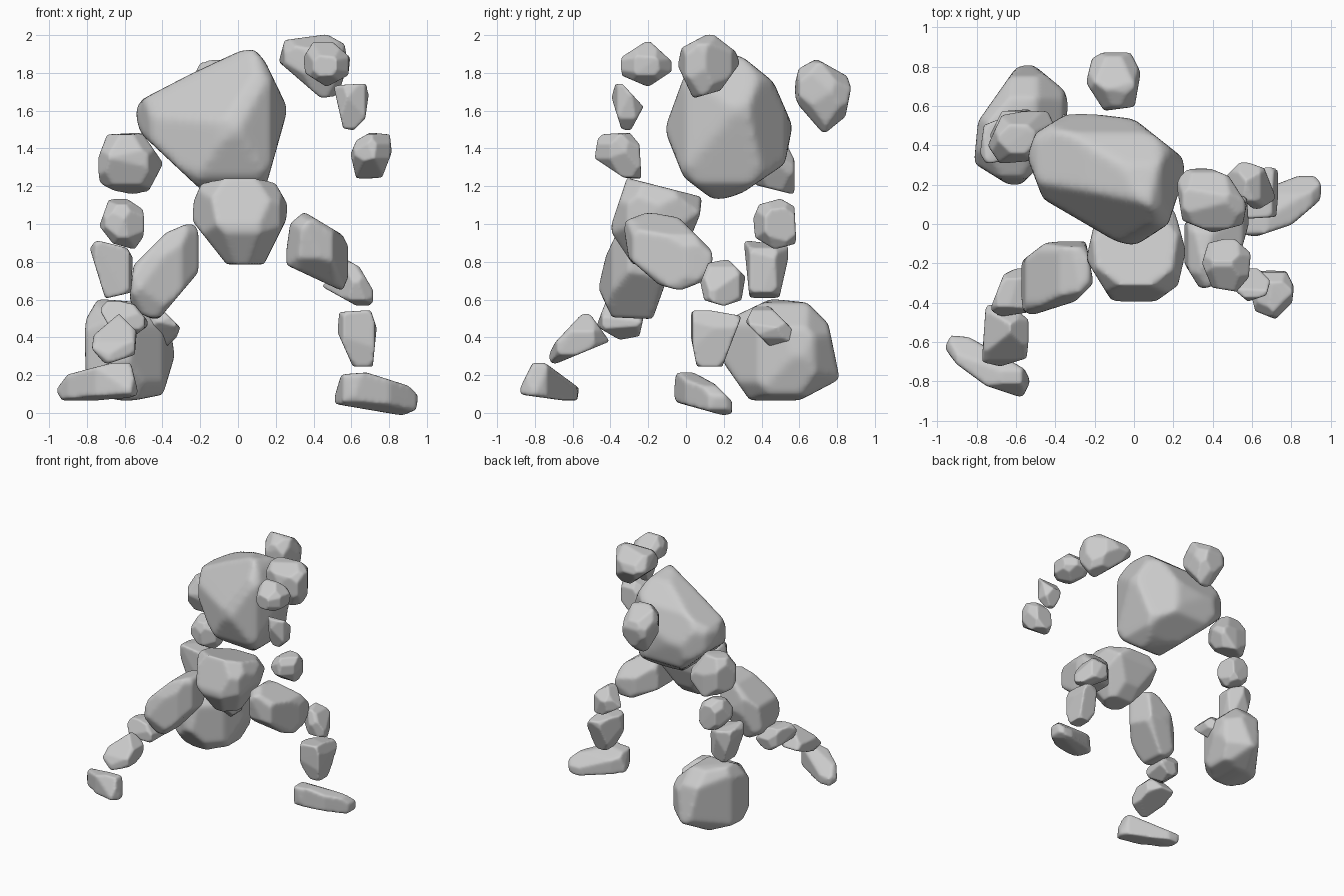
import bpy, bmesh
from itertools import combinations, product
from mathutils import Vector, Matrix
from mathutils.geometry import convex_hull_2d

GROW = 0.004  # makes up for the shrinkage of the smoothing


def half_spaces(profile, a, b):
    """Planes (normal, distance) bounding a convex profile drawn on axes a, b."""
    pts = [Vector(p) for p in profile]
    pts = [pts[i] for i in convex_hull_2d(pts)]
    mid = sum(pts, Vector((0, 0))) / len(pts)
    planes = []
    for p, q in zip(pts, pts[1:] + pts[:1]):
        d = q - p
        if d.length < 1e-5:
            continue
        n2 = Vector((d.y, -d.x)).normalized()
        if n2.dot(p - mid) < 0:
            n2 = -n2
        n = Vector((0, 0, 0))
        n[a], n[b] = n2
        planes.append((n, n2.dot(p) + GROW))
    return planes


def corners(planes):
    """Corner points of the solid enclosed by the planes."""
    found = []
    for trio in combinations(planes, 3):
        m = Matrix([n for n, d in trio])
        if abs(m.determinant()) < 1e-3:
            continue
        p = m.inverted() @ Vector([d for n, d in trio])
        if all(n.dot(p) <= d + 1e-4 for n, d in planes):
            found.append(p)
    return found


def rock(name, front, side, top, trim=0.07, chips=()):
    """Boulder cut by its front (x,z), side (y,z) and top (x,y) profiles.
    trim takes off the eight diagonal corners; chips are extra (direction, depth) cuts."""
    planes = half_spaces(front, 0, 2) + half_spaces(side, 1, 2) + half_spaces(top, 0, 1)
    pts = corners(planes)
    for direction, depth in chips:
        n = Vector(direction).normalized()
        planes.append((n, max(n.dot(p) for p in pts) - depth))
    if trim:
        for signs in product((-1, 1), repeat=3):
            n = Vector(signs).normalized()
            reach = [n.dot(p) for p in pts]
            planes.append((n, max(reach) - trim * (max(reach) - min(reach))))
    bm = bmesh.new()
    for p in corners(planes):
        bm.verts.new(p)
    bmesh.ops.remove_doubles(bm, verts=bm.verts[:], dist=0.002)
    bmesh.ops.convex_hull(bm, input=bm.verts[:])
    loose = [v for v in bm.verts if not v.link_faces]
    bmesh.ops.delete(bm, geom=loose, context='VERTS')
    bmesh.ops.recalc_face_normals(bm, faces=bm.faces[:])
    lo = Vector([min(v.co[i] for v in bm.verts) for i in range(3)])
    hi = Vector([max(v.co[i] for v in bm.verts) for i in range(3)])
    centre = (lo + hi) / 2
    bmesh.ops.translate(bm, verts=bm.verts[:], vec=-centre)
    me = bpy.data.meshes.new(name)
    bm.to_mesh(me)
    bm.free()
    ob = bpy.data.objects.new(name, me)
    ob.location = centre
    bpy.context.collection.objects.link(ob)
    rm = ob.modifiers.new("Even", 'REMESH')
    rm.mode = 'VOXEL'
    rm.voxel_size = max(hi - lo) / 36
    rm.use_smooth_shade = True
    sm = ob.modifiers.new("Worn", 'SMOOTH')
    sm.factor, sm.iterations = 0.5, 6
    return ob


# Head and trunk
rock("head", [(-.24, 1.75), (-.2, 1.85), (-.12, 1.87), (0, 1.85), (.03, 1.7), (-.03, 1.48), (-.16, 1.5)],
     [(.57, 1.7), (.6, 1.82), (.69, 1.87), (.85, 1.78), (.87, 1.72), (.84, 1.57), (.73, 1.48), (.6, 1.63)],
     [(-.24, .72), (-.21, .84), (-.14, .88), (-.02, .87), (.03, .77), (0, .6), (-.15, .58)], 0.1)
rock("torso", [(.07, 1.94), (.14, 1.86), (.26, 1.61), (.15, 1.22), (.04, 1.13), (-.2, 1.19), (-.51, 1.48),
               (-.55, 1.6), (-.5, 1.66), (-.25, 1.79)],
     [(-.11, 1.5), (0, 1.8), (.1, 1.93), (.3, 1.88), (.46, 1.75), (.56, 1.52), (.52, 1.32), (.3, 1.17), (.16, 1.12), (-.01, 1.25)],
     [(-.54, .34), (-.5, .46), (-.32, .57), (0, .53), (.24, .34), (.26, .27), (.17, 0), (0, -.11), (-.1, -.08), (-.46, .13)],
     0.03, [((-.39, -.74, .52), .13)])
rock("pelvis", [(-.18, 1.24), (.18, 1.24), (.26, 1.1), (.25, 1.02), (.13, .78), (-.05, .78), (-.24, 1.02), (-.23, 1.12)],
     [(-.31, 1.24), (.08, 1.14), (.07, 1.05), (0, .88), (-.1, .79), (-.28, .79), (-.4, .97)],
     [(-.24, -.18), (-.11, -.39), (.11, -.39), (.22, -.31), (.26, -.14), (.2, .08), (-.18, .08)], 0.09)

# Raised arm
rock("raised_shoulder", [(.22, 1.86), (.25, 1.97), (.47, 2.0), (.56, 1.95), (.58, 1.85), (.52, 1.67), (.44, 1.67)],
     [(-.04, 1.84), (-.02, 1.93), (.13, 2.01), (.26, 1.91), (.28, 1.85), (.18, 1.71), (.04, 1.67)],
     [(.22, .2), (.25, .27), (.36, .29), (.48, .24), (.57, .1), (.55, 0), (.4, -.04), (.25, .02)])
rock("raised_elbow", [(.35, 1.88), (.4, 1.96), (.5, 1.96), (.59, 1.88), (.58, 1.79), (.47, 1.73), (.36, 1.8)],
     [(-.34, 1.88), (-.2, 1.97), (-.08, 1.86), (-.08, 1.81), (-.2, 1.73), (-.34, 1.79)],
     [(.35, -.2), (.38, -.1), (.5, -.07), (.59, -.15), (.58, -.27), (.52, -.34), (.4, -.32)])
rock("raised_forearm", [(.51, 1.73), (.68, 1.74), (.69, 1.7), (.67, 1.56), (.61, 1.5), (.56, 1.51)],
     [(-.37, 1.74), (-.34, 1.74), (-.23, 1.62), (-.3, 1.49), (-.34, 1.51), (-.39, 1.67)],
     [(.51, -.33), (.55, -.24), (.62, -.22), (.69, -.29), (.67, -.36), (.58, -.39)], 0.03)
rock("raised_fist", [(.6, 1.37), (.63, 1.44), (.7, 1.48), (.8, 1.47), (.81, 1.38), (.76, 1.25), (.63, 1.24)],
     [(-.48, 1.35), (-.46, 1.47), (-.3, 1.48), (-.25, 1.42), (-.24, 1.24), (-.33, 1.25)],
     [(.6, -.36), (.64, -.24), (.77, -.24), (.81, -.32), (.8, -.4), (.72, -.48), (.62, -.44)], 0.09)

# Lowered arm with its huge fist
rock("lowered_shoulder", [(-.74, 1.34), (-.69, 1.47), (-.51, 1.48), (-.4, 1.32), (-.48, 1.17), (-.6, 1.15), (-.73, 1.22)],
     [(.31, 1.35), (.36, 1.47), (.5, 1.48), (.57, 1.34), (.57, 1.16), (.37, 1.21)],
     [(-.74, .4), (-.67, .55), (-.45, .59), (-.4, .48), (-.48, .33), (-.68, .31)], 0.09)
rock("lowered_elbow", [(-.73, .99), (-.68, 1.13), (-.59, 1.13), (-.5, 1.07), (-.5, .94), (-.55, .87), (-.66, .9)],
     [(.36, 1.03), (.39, 1.1), (.5, 1.13), (.57, 1.09), (.58, .9), (.47, .87), (.37, .93)],
     [(-.73, .45), (-.67, .57), (-.53, .58), (-.5, .42), (-.6, .36), (-.7, .38)], 0.09)
rock("lowered_forearm", [(-.78, .87), (-.75, .91), (-.59, .87), (-.56, .82), (-.57, .64), (-.7, .61)],
     [(.31, .91), (.54, .88), (.54, .83), (.49, .61), (.34, .61)],
     [(-.78, .36), (-.76, .5), (-.66, .54), (-.56, .47), (-.58, .34), (-.75, .31)], 0.04)
rock("huge_fist", [(-.81, .48), (-.74, .6), (-.5, .58), (-.36, .45), (-.34, .3), (-.4, .1), (-.6, .06), (-.8, .12)],
     [(.2, .27), (.24, .5), (.45, .6), (.64, .58), (.75, .47), (.81, .18), (.6, .07), (.34, .07)],
     [(-.81, .31), (-.79, .52), (-.6, .79), (-.53, .82), (-.36, .68), (-.33, .6), (-.4, .38), (-.6, .18)])
rock("huge_thumb", [(-.5, .4), (-.48, .56), (-.4, .54), (-.31, .45), (-.33, .4), (-.41, .33)],
     [(.32, .48), (.36, .56), (.42, .58), (.56, .44), (.55, .38), (.46, .34)],
     [(-.5, .36), (-.5, .55), (-.36, .56), (-.31, .48), (-.33, .34), (-.42, .32)], 0)

# Leg stretched to the front
rock("front_thigh", [(-.57, .6), (-.55, .78), (-.38, .95), (-.24, 1.01), (-.21, .95), (-.21, .75), (-.43, .49), (-.54, .54)],
     [(-.46, .66), (-.42, .83), (-.34, 1.0), (-.12, .98), (-.09, .75), (-.18, .5), (-.39, .51)],
     [(-.58, -.43), (-.58, -.2), (-.45, -.1), (-.25, -.08), (-.21, -.3), (-.3, -.39), (-.52, -.46)], 0.04)
rock("front_knee", [(-.73, .55), (-.68, .6), (-.55, .57), (-.47, .47), (-.58, .39), (-.68, .46)],
     [(-.47, .46), (-.42, .59), (-.28, .58), (-.23, .5), (-.25, .41), (-.35, .39)],
     [(-.73, -.44), (-.66, -.26), (-.58, -.22), (-.48, -.24), (-.5, -.44), (-.7, -.47)], 0.04)
rock("front_shin", [(-.77, .34), (-.76, .41), (-.63, .52), (-.54, .43), (-.55, .31), (-.7, .26)],
     [(-.73, .29), (-.69, .37), (-.55, .52), (-.51, .52), (-.41, .38), (-.7, .26)],
     [(-.77, -.7), (-.75, -.41), (-.63, -.41), (-.53, -.5), (-.55, -.68), (-.68, -.72)], 0.04)
rock("front_foot", [(-.96, .12), (-.9, .2), (-.67, .26), (-.57, .26), (-.53, .1), (-.6, .07), (-.93, .07)],
     [(-.88, .12), (-.81, .26), (-.76, .27), (-.57, .13), (-.58, .06), (-.87, .1)],
     [(-.96, -.63), (-.93, -.57), (-.84, -.58), (-.56, -.74), (-.53, -.8), (-.57, -.88), (-.75, -.82), (-.9, -.71)], 0)

# Leg set to the back
rock("rear_thigh", [(.25, .79), (.28, 1.0), (.35, 1.06), (.55, .94), (.59, .86), (.58, .72), (.55, .65)],
     [(-.33, 1.01), (-.2, 1.06), (-.04, 1.03), (.15, .84), (.11, .71), (-.03, .65), (-.14, .68), (-.3, .82)],
     [(.26, -.2), (.26, 0), (.4, .11), (.57, .14), (.58, 0), (.5, -.28), (.34, -.33)], 0.04)
rock("rear_knee", [(.45, .67), (.57, .81), (.64, .77), (.71, .65), (.71, .57), (.63, .57)],
     [(.08, .69), (.12, .79), (.22, .81), (.31, .72), (.29, .6), (.2, .57), (.1, .6)],
     [(.45, .22), (.55, .32), (.66, .28), (.72, .13), (.62, .07)], 0.04)
rock("rear_shin", [(.53, .43), (.54, .53), (.7, .54), (.73, .45), (.71, .25), (.61, .25)],
     [(.03, .54), (.12, .54), (.29, .51), (.19, .25), (.06, .25), (.03, .4)],
     [(.53, .1), (.56, .03), (.72, .04), (.74, .27), (.7, .29), (.61, .27)], 0.04)
rock("rear_foot", [(.51, .07), (.55, .2), (.68, .21), (.9, .14), (.95, .09), (.94, .02), (.87, -.01), (.52, .05)],
     [(-.06, .1), (-.05, .21), (.02, .22), (.15, .15), (.24, .06), (.24, .0), (.2, -.01), (-.05, .06)],
     [(.56, -.05), (.51, .08), (.6, .15), (.86, .25), (.91, .25), (.96, .19), (.94, .12), (.8, .0), (.62, -.06)], 0)
